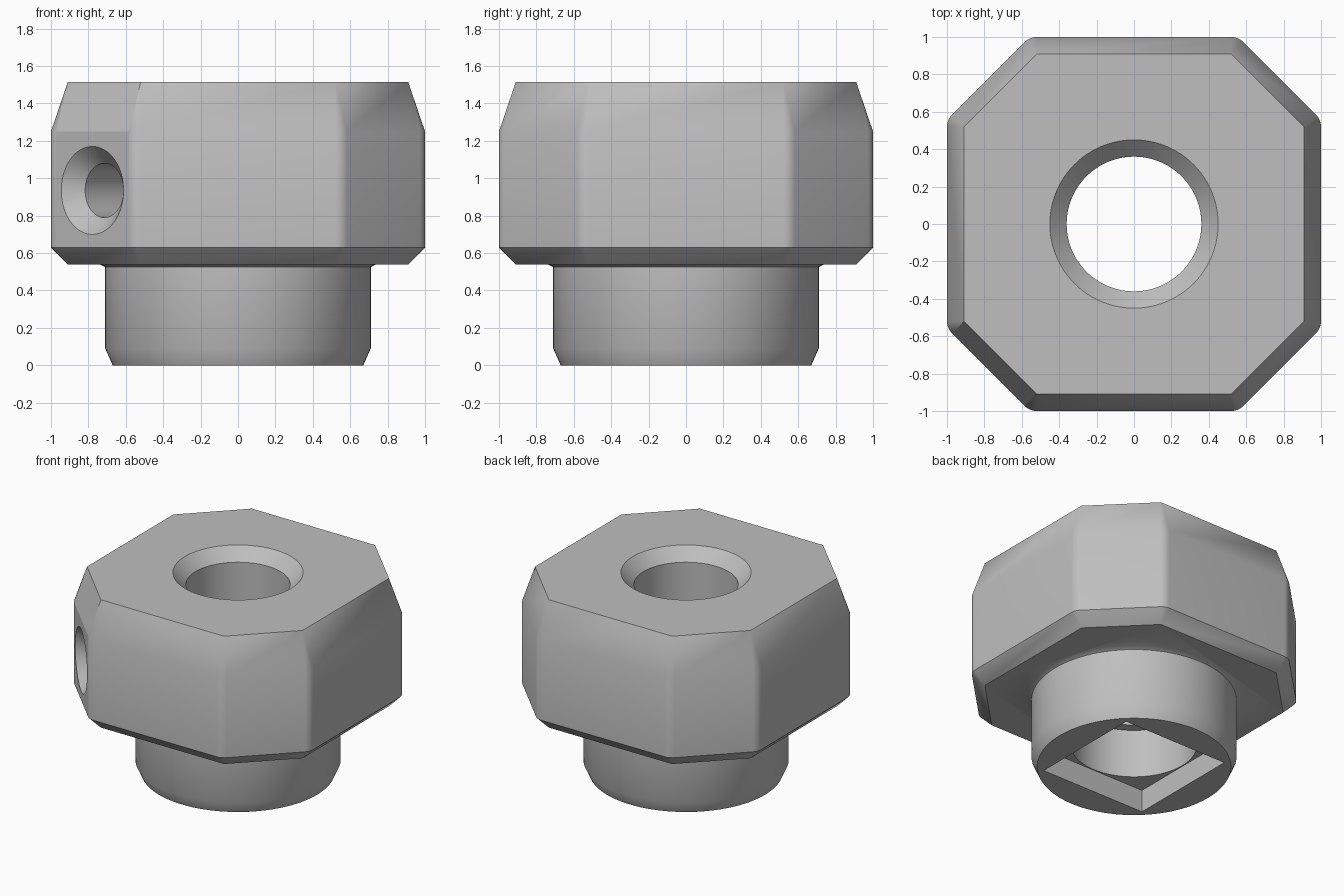
import bpy, bmesh, math
from mathutils import Vector, Matrix

cube = bpy.data.objects.get("Cube")
if cube:
    bpy.data.objects.remove(cube, do_unlink=True)

grey = bpy.data.materials.new("plain_grey")
grey.use_nodes = True
colour = (0.52, 0.52, 0.52, 1)
grey.diffuse_color = colour
grey.node_tree.nodes["Principled BSDF"].inputs["Base Color"].default_value = colour


def finish(name, bm):
    """Clean the mesh and turn it into an object."""
    bmesh.ops.remove_doubles(bm, verts=bm.verts, dist=1e-5)
    bmesh.ops.recalc_face_normals(bm, faces=bm.faces)
    mesh = bpy.data.meshes.new(name)
    bm.to_mesh(mesh)
    bm.free()
    mesh.materials.append(grey)
    ob = bpy.data.objects.new(name, mesh)
    bpy.context.collection.objects.link(ob)
    return ob


def stack(name, rings):
    """Skin a closed solid over a stack of equal-length rings."""
    bm = bmesh.new()
    loops = [[bm.verts.new(p) for p in ring] for ring in rings]
    n = len(loops[0])
    for a, b in zip(loops, loops[1:]):
        for i in range(n):
            j = (i + 1) % n
            bm.faces.new((a[i], a[j], b[j], b[i]))
    bm.faces.new(loops[0][::-1])
    bm.faces.new(loops[-1])
    return finish(name, bm)


def lathe(name, profile, steps=96):
    """Solid of revolution around z from (radius, height) points."""
    turn = 2 * math.pi / steps
    return stack(name, [[(r * math.cos(i * turn), r * math.sin(i * turn), z)
                         for i in range(steps)] for r, z in profile])


def octagon(z, offset, segments=6):
    """Octagon ring, grown outward by offset with rounded corners."""
    ring = []
    for k in range(8):
        quarter = Matrix.Rotation(math.pi / 2 * (k // 2), 3, 'Z')
        corner = Vector((0.91, 0.52, z)) if k % 2 == 0 else Vector((0.52, 0.91, z))
        start = math.pi / 4 * (k % 2)
        for s in range(segments + 1):
            a = start + math.pi / 4 * s / segments
            ring.append(quarter @ (corner + offset * Vector((math.cos(a), math.sin(a), 0))))
    return ring


def boolean(target, tool, operation):
    mod = target.modifiers.new(tool.name, 'BOOLEAN')
    mod.object, mod.operation, mod.solver = tool, operation, 'EXACT'
    bpy.context.view_layer.objects.active = target
    bpy.ops.object.modifier_apply(modifier=mod.name)
    bpy.data.objects.remove(tool, do_unlink=True)


# Octagonal head with a bottom chamfer and a tapered top
head = stack("octagonal_head", [octagon(0.54, 0), octagon(0.63, 0.09),
                                octagon(1.25, 0.09), octagon(1.515, 0)])

# Round collar under the head
collar = lathe("collar", [(0.67, 0), (0.71, 0.09), (0.71, 0.525), (0.74, 0.54), (0.74, 0.6)])
boolean(head, collar, 'UNION')

# Stepped centre bore with a countersunk top
bore = lathe("bore_cutter", [(0.435, 0.1), (0.435, 0.54), (0.36, 0.54),
                             (0.36, 1.425), (0.55, 1.615)])
boolean(head, bore, 'DIFFERENCE')

# Square socket in the underside
bm = bmesh.new()
bmesh.ops.create_cube(bm, size=1, matrix=Matrix.Translation((0, 0, 0.035))
                      @ Matrix.Diagonal((0.885, 0.885, 0.27, 1)))
boolean(head, finish("socket_cutter", bm), 'DIFFERENCE')

# Countersunk screw hole through one diagonal face
hole = lathe("screw_hole_cutter", [(0.145, 0.2), (0.145, 1.011), (0.335, 1.201)], 64)
outward = Vector((-1, -1, 0)).normalized()
hole.matrix_world = (Matrix.Translation((0, 0, 0.935))
                     @ outward.to_track_quat('Z', 'Y').to_matrix().to_4x4())
bpy.context.view_layer.update()
boolean(head, hole, 'DIFFERENCE')

# Smooth shading with crisp edges; the drilled face stays flat
bpy.ops.object.select_all(action='DESELECT')
head.select_set(True)
bpy.context.view_layer.objects.active = head
bpy.ops.object.shade_smooth_by_angle(angle=math.radians(30))
for face in head.data.polygons:
    face.material_index = 0
    if face.normal.dot(outward) > 0.93 and face.center.dot(outward) > 1 and face.area > 0.1:
        face.use_smooth = False
head.name = "octagonal_knob"
